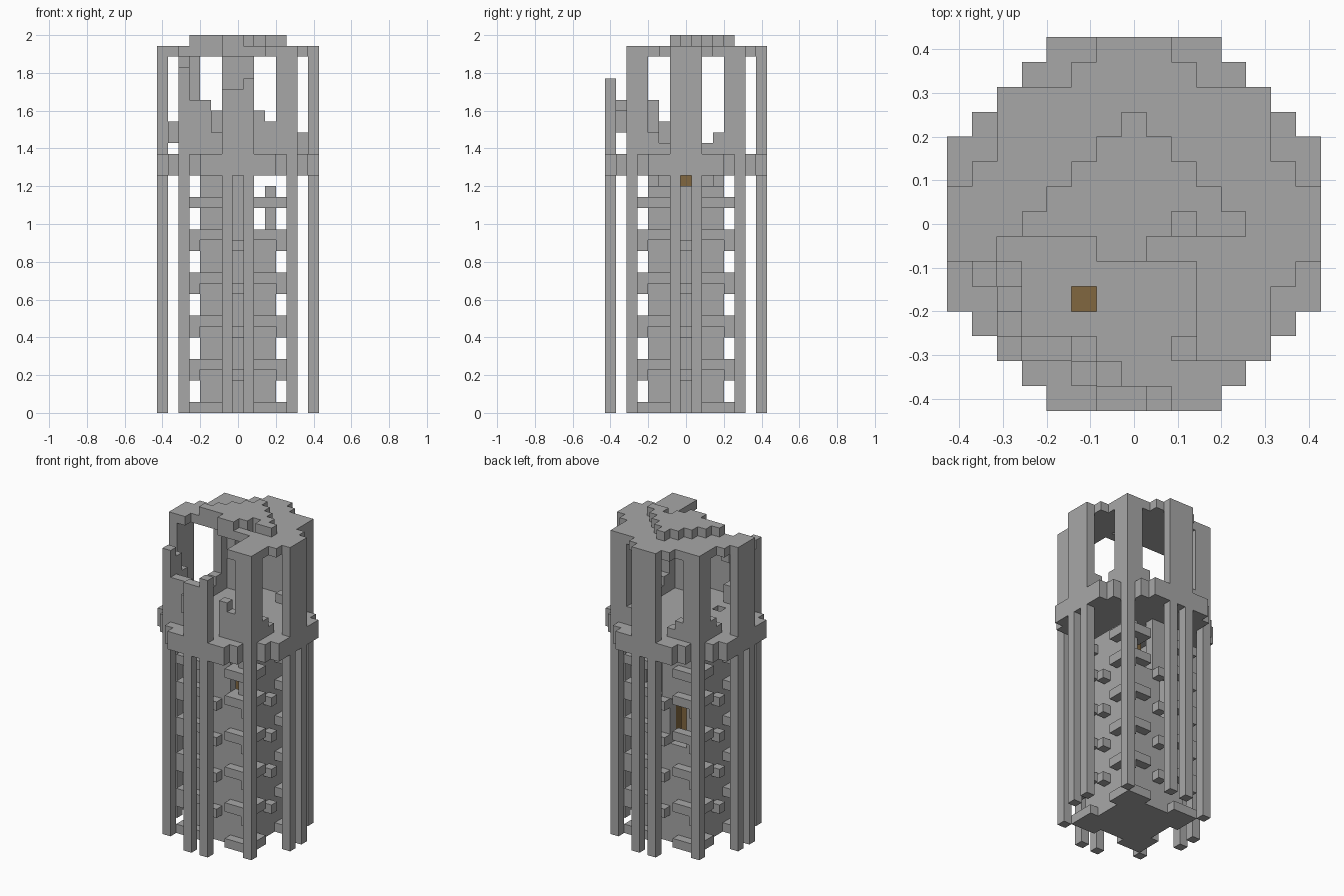
import bpy
import bmesh
from mathutils import Vector

cube = bpy.data.objects.get("Cube")
if cube:
    bpy.data.objects.remove(cube, do_unlink=True)

UNIT = 2 / 35
BASE, DECK, HALL, ROOF = 0, 22, 24, 33


def material(name, colour):
    mat = bpy.data.materials.new(name)
    mat.use_nodes = True
    mat.diffuse_color = colour
    mat.node_tree.nodes["Principled BSDF"].inputs["Base Color"].default_value = colour
    return mat


stone = material("grey stone", (0.39, 0.39, 0.39, 1))
wood = material("brown wood", (0.22, 0.135, 0.05, 1))


def block(x, y, z):
    """Set of unit cells; each argument is an inclusive (low, high) range."""
    spans = [range(a, b + 1) for a, b in (x, y, z)]
    return {(i, j, k) for i in spans[0] for j in spans[1] for k in spans[2]}


def around(cells):
    """Repeat the cells on all four sides."""
    out = set()
    for i, j, k in cells:
        out |= {(i, j, k), (-j, i, k), (-i, -j, k), (j, -i, k)}
    return out


def mirror_x(cells):
    return cells | {(-i, j, k) for i, j, k in cells}


def build(name, cells, mat=stone):
    """Make the outer skin of a set of cells, merged into flat faces."""
    bm = bmesh.new()
    corners = {}

    def vert(p):
        key = tuple(round(c * 2) for c in p)
        if key not in corners:
            corners[key] = bm.verts.new(p * UNIT)
        return corners[key]

    for cell in cells:
        centre = Vector(cell) + Vector((0, 0, 0.5))
        for axis in range(3):
            for sign in (-1, 1):
                n = Vector((0, 0, 0))
                n[axis] = sign
                if tuple(int(a + b) for a, b in zip(cell, n)) in cells:
                    continue
                u = Vector((0, 0, 0))
                u[(axis + 1) % 3] = 0.5
                w = n.cross(u)
                mid = centre + n / 2
                bm.faces.new([vert(mid + d) for d in (u + w, w - u, -u - w, u - w)])
    bm.normal_update()
    bmesh.ops.recalc_face_normals(bm, faces=bm.faces)
    bmesh.ops.dissolve_limit(bm, angle_limit=0.01, verts=bm.verts, edges=bm.edges)
    mesh = bpy.data.meshes.new(name)
    bm.to_mesh(mesh)
    bm.free()
    mesh.materials.append(mat)
    obj = bpy.data.objects.new(name, mesh)
    bpy.context.collection.objects.link(obj)


# Hollow core shaft with broken openings near the top
core = block((-3, 3), (-3, 3), (BASE, DECK - 1))
core -= block((-2, 2), (-2, 2), (1, DECK - 1))
core -= block((2, 2), (-3, 3), (20, 21)) | block((2, 2), (-3, 3), (17, 18))
core -= block((3, 3), (-3, 3), (21, 21))
core -= block((1, 1), (3, 3), (16, 21)) | block((-2, -1), (3, 3), (11, 15))
build("core_shaft", core)

# Wooden mast inside the shaft and an exposed plank in the deck
build("inner_mast", block((0, 0), (0, 0), (1, DECK - 1)), wood)
build("inner_prop", block((0, 0), (2, 2), (9, 15)), wood)
build("deck_plank", block((-2, -2), (-3, -3), (DECK, DECK)), wood)

# Corner posts and pairs of outer poles
build("corner_posts", around(block((5, 5), (5, 5), (BASE, DECK - 1))))
build("outer_poles", around(mirror_x(block((1, 1), (-7, -7), (BASE, DECK - 1)))))

# Repeating brackets between core and corner posts, with middle steps
brackets = set()
for level in range(0, 20, 4):
    brackets |= block((2, 4), (-4, -4), (level, level))
    if level:
        brackets |= block((4, 4), (-4, -4), (level - 1, level - 1))
        brackets |= block((0, 0), (-4, -4), (level - 1, level - 1))
brackets |= block((2, 4), (-4, -4), (19, 19))
build("brackets", around(mirror_x(brackets)))

# Round deck: stepped disc two cells thick
deck = set()
for reach, half in ((7, 3), (6, 4), (5, 5), (4, 6), (3, 7)):
    deck |= block((-half, half), (-reach, reach), (DECK, DECK + 1))
deck -= block((-2, -2), (-3, -3), (DECK, DECK + 1))
build("deck", deck)

# Upper hall: angled corner piers and outer pillars, broken at the front right
pier = block((4, 5), (-5, -5), (HALL, ROOF - 1)) | block((5, 5), (-4, -4), (HALL, ROOF - 1))
piers = around(pier)
piers -= block((-5, -5), (-5, -5), (32, 32))
piers -= block((-4, -4), (-5, -5), (29, 32)) | block((-5, -5), (-4, -4), (31, 32))
build("corner_piers", piers)

pillars = around(block((-1, 1), (-7, -7), (HALL, ROOF - 1)))
pillars -= block((-1, 0), (-7, -7), (30, ROOF)) | block((1, 1), (-7, -7), (31, ROOF))
build("outer_pillars", pillars)

# Low crumbling sills in the openings
sill = block((2, 3), (-5, -5), (HALL, HALL)) | block((3, 3), (-5, -5), (25, 25))
build("sills", around(mirror_x(sill)))

# Broken wall remains at the front and side
rubble = block((2, 2), (-5, -5), (25, 27)) | block((3, 3), (-5, -5), (26, 26))
rubble |= block((-3, -3), (-5, -5), (26, 28)) | block((-2, -2), (-5, -5), (25, 25))
rubble |= block((-5, -5), (-3, -3), (26, 28)) | block((-6, -6), (-2, -2), (25, 26))
rubble |= block((-2, -2), (-6, -6), (26, 27)) | block((-1, -1), (-6, -6), (28, 28))
rubble |= block((6, 6), (1, 1), (HALL, 25))
build("rubble", rubble)

# Roof slab with four bays, its front corner fallen in
roof = block((-5, 5), (-5, 5), (ROOF, ROOF))
roof |= around(block((-2, 2), (6, 6), (ROOF, ROOF)) | block((-1, 1), (7, 7), (ROOF, ROOF)))
roof -= block((-7, 2), (-7, -2), (ROOF, ROOF)) | block((-5, -2), (-1, -1), (ROOF, ROOF))
roof -= block((3, 4), (-7, -6), (ROOF, ROOF)) | block((2, 2), (0, 0), (ROOF, ROOF))
build("roof", roof)

# Stepped ridge cap on the roof
cap = block((0, 0), (4, 4), (ROOF + 1, ROOF + 1))
for row in range(4):
    cap |= block((row - 4, 4 - row), (row, row), (ROOF + 1, ROOF + 1))
cap |= block((-1, 0), (-1, -1), (ROOF + 1, ROOF + 1))
cap -= block((2, 2), (0, 0), (ROOF + 1, ROOF + 1))
build("roof_cap", cap)
